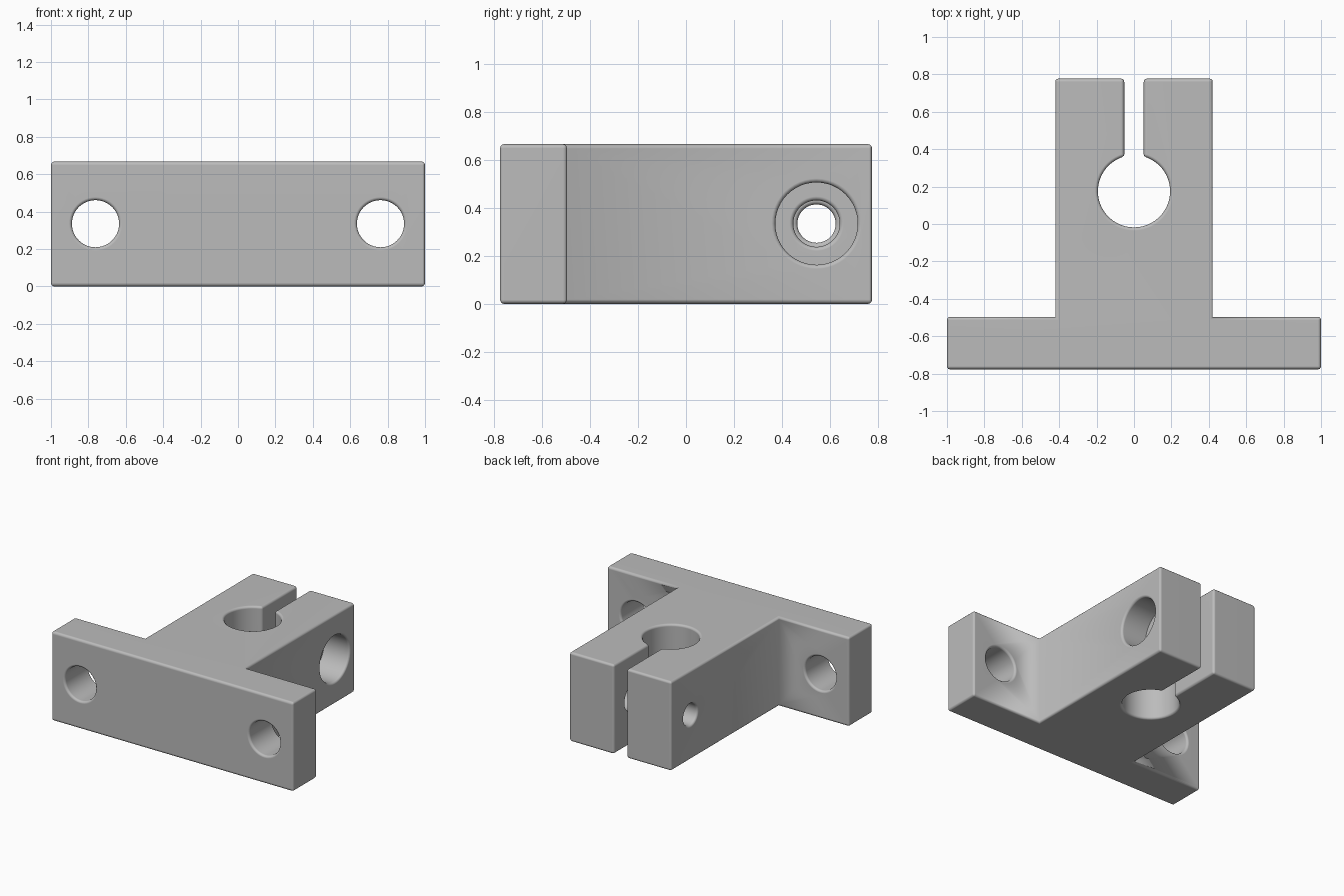
import bpy, bmesh, math
from mathutils import Matrix, Vector

if "Cube" in bpy.data.objects:
    bpy.data.objects.remove(bpy.data.objects["Cube"], do_unlink=True)

HEIGHT, MID = 0.667, 0.335
FRONT, BACK, FLANGE = -0.777, 0.777, -0.497
BODY, SLOT = 0.421, 0.052
BORE_R, BORE_Y, BOLT_Y = 0.193, 0.175, 0.545

# Single painted metal colour
grey = bpy.data.materials.new("metal grey")
grey.use_nodes = True
colour = (0.5, 0.5, 0.5, 1)
grey.diffuse_color = colour
grey.node_tree.nodes["Principled BSDF"].inputs["Base Color"].default_value = colour


def add_object(name, bm):
    mesh = bpy.data.meshes.new(name)
    bmesh.ops.recalc_face_normals(bm, faces=bm.faces)
    bm.to_mesh(mesh)
    bm.free()
    obj = bpy.data.objects.new(name, mesh)
    bpy.context.collection.objects.link(obj)
    return obj


def drill(target, name, start, end, radius):
    """Cut a round hole between two points."""
    a, b = Vector(start), Vector(end)
    turn = (b - a).to_track_quat('Z', 'Y').to_matrix().to_4x4()
    bm = bmesh.new()
    bmesh.ops.create_cone(bm, cap_ends=True, segments=48, radius1=radius, radius2=radius,
                          depth=(b - a).length, matrix=Matrix.Translation((a + b) / 2) @ turn)
    cutter = add_object(name, bm)
    cutter.hide_render = True
    cutter.hide_set(True)
    mod = target.modifiers.new(name, 'BOOLEAN')
    mod.operation, mod.solver, mod.object = 'DIFFERENCE', 'EXACT', cutter
    return cutter


# T-shaped plan with the shaft bore and clamping slot in its outline
gap = math.asin(SLOT / BORE_R)
steps = 48
arc = []
for i in range(steps + 1):
    t = math.pi / 2 - gap - (2 * math.pi - 2 * gap) * i / steps
    arc.append((BORE_R * math.cos(t), BORE_Y + BORE_R * math.sin(t)))
outline = [(-1, FRONT), (1, FRONT), (1, FLANGE), (BODY, FLANGE), (BODY, BACK), (SLOT, BACK)]
outline += arc
outline += [(-SLOT, BACK), (-BODY, BACK), (-BODY, FLANGE), (-1, FLANGE)]

bm = bmesh.new()
base = bm.faces.new([bm.verts.new((x, y, 0)) for x, y in outline])
top = bmesh.ops.extrude_face_region(bm, geom=[base])["geom"]
bmesh.ops.translate(bm, vec=(0, 0, HEIGHT), verts=[v for v in top if isinstance(v, bmesh.types.BMVert)])
block = add_object("shaft_support_block", bm)

# Mounting holes, clamp bolt hole with counterbore, and tapped hole
cutters = [drill(block, name, (x, FRONT - 0.1, MID), (x, FLANGE + 0.1, MID), 0.126)
           for name, x in (("left_mount_hole", 0.762), ("right_mount_hole", -0.762))]
for name, x1, x2, r in (("counterbore", 0.21, 0.6, 0.172),
                        ("bolt_hole", 0.0, 0.3, 0.097),
                        ("tapped_hole", -0.6, 0.0, 0.08)):
    cutters.append(drill(block, name, (x1, BOLT_Y, MID), (x2, BOLT_Y, MID), r))

# Bake the cuts
bpy.context.view_layer.update()
baked = bpy.data.meshes.new_from_object(block.evaluated_get(bpy.context.evaluated_depsgraph_get()))
block.modifiers.clear()
block.data = baked
for cutter in cutters:
    bpy.data.objects.remove(cutter, do_unlink=True)

# Round the outward edges and keep the inner corners sharp
bm = bmesh.new()
bm.from_mesh(baked)
bmesh.ops.remove_doubles(bm, verts=bm.verts, dist=0.0001)
weight = bm.edges.layers.float.new("bevel_weight_edge")
for edge in bm.edges:
    if len(edge.link_faces) == 2:
        angle = edge.calc_face_angle_signed()
        edge[weight] = 1.0 if angle > math.radians(30) else 0.0
        edge.smooth = abs(angle) < math.radians(30) or angle > 0
for face in bm.faces:
    face.smooth = True
    face.material_index = 0
bm.to_mesh(baked)
bm.free()
baked.materials.clear()
baked.materials.append(grey)

bevel = block.modifiers.new("rounded_edges", 'BEVEL')
bevel.limit_method, bevel.width, bevel.segments = 'WEIGHT', 0.017, 3
bevel.use_clamp_overlap = False
normals = block.modifiers.new("flat_face_normals", 'WEIGHTED_NORMAL')
normals.keep_sharp = True
